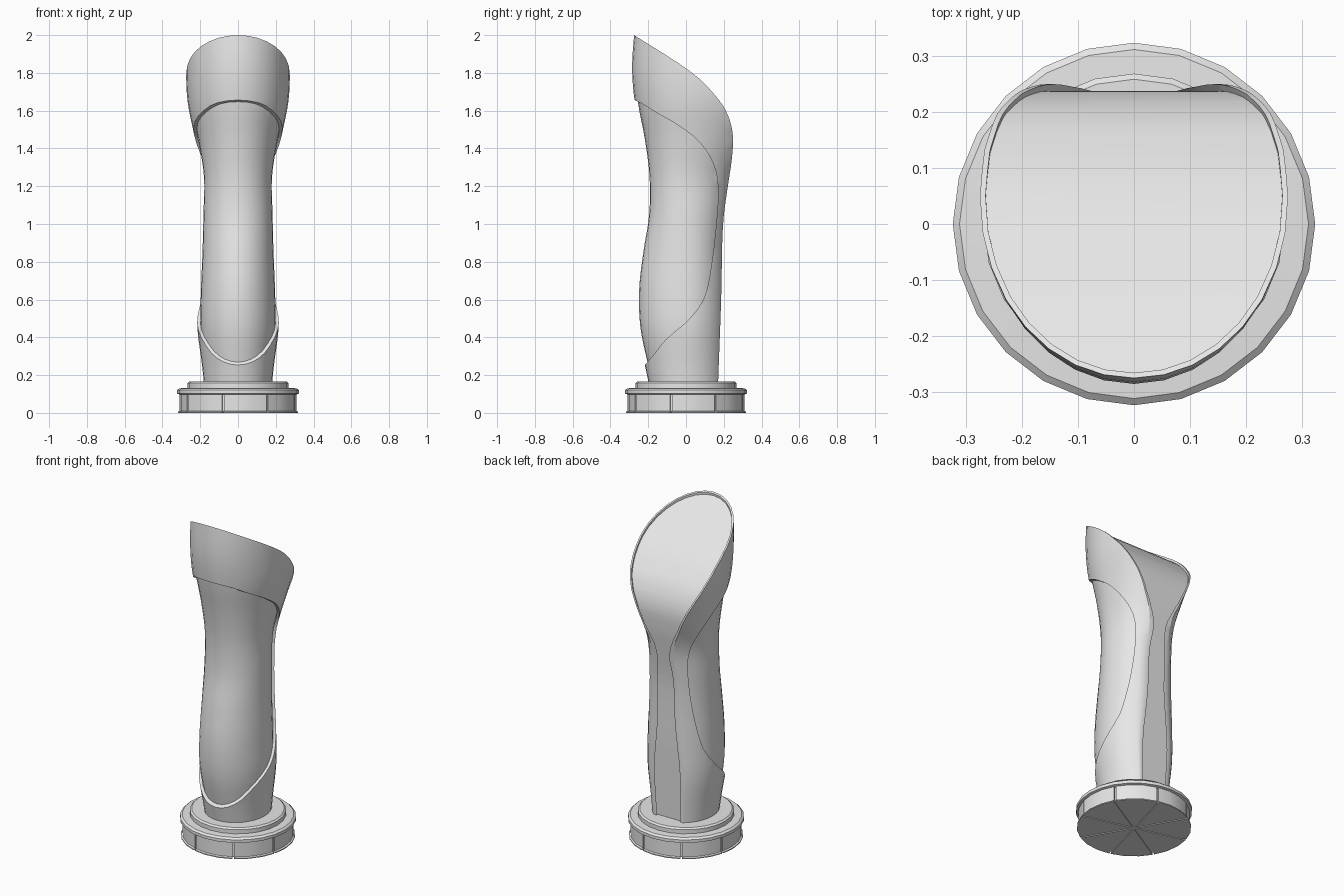
import bpy, bmesh, math
from mathutils import Matrix, Vector

cube = bpy.data.objects.get("Cube")
if cube:
    bpy.data.objects.remove(cube, do_unlink=True)

grey = bpy.data.materials.new("plain_grey")
grey.use_nodes = True
grey.diffuse_color = (0.8, 0.8, 0.8, 1)
grey.node_tree.nodes["Principled BSDF"].inputs["Base Color"].default_value = (0.8, 0.8, 0.8, 1)


def make_object(name, bm):
    bmesh.ops.recalc_face_normals(bm, faces=bm.faces)
    mesh = bpy.data.meshes.new(name)
    bm.to_mesh(mesh)
    bm.free()
    mesh.materials.append(grey)
    obj = bpy.data.objects.new(name, mesh)
    bpy.context.scene.collection.objects.link(obj)
    return obj


def spline(points, steps):
    """Smooth curve through points of any dimension."""
    pts = [Vector(p) for p in points]
    out = []
    for i in range(len(pts) - 1):
        p0, p1, p2, p3 = pts[max(i - 1, 0)], pts[i], pts[i + 1], pts[min(i + 2, len(pts) - 1)]
        for k in range(steps):
            t = k / steps
            out.append(0.5 * (2 * p1 + (p2 - p0) * t + (2 * p0 - 5 * p1 + 4 * p2 - p3) * t * t
                              + (3 * p1 - p0 - 3 * p2 + p3) * t ** 3))
    return out + [pts[-1]]


def bridge(bm, a, b):
    for i in range(len(a)):
        j = (i + 1) % len(a)
        bm.faces.new((a[i], a[j], b[j], b[i]))


def stack(name, rings):
    """Closed solid through a stack of point rings."""
    bm = bmesh.new()
    loops = [[bm.verts.new(p) for p in ring] for ring in rings]
    for a, b in zip(loops, loops[1:]):
        bridge(bm, a, b)
    bm.faces.new(loops[0])
    bm.faces.new(loops[-1])
    return make_object(name, bm)


def prism(name, outline, half):
    """Side outline (y, z) extruded across x."""
    return stack(name, [[(x, p[0], p[1]) for p in outline] for x in (-half, half)])


def boolean(obj, cutter, operation):
    mod = obj.modifiers.new("cut", 'BOOLEAN')
    mod.operation, mod.solver, mod.object = operation, 'EXACT', cutter
    bpy.context.view_layer.objects.active = obj
    bpy.ops.object.modifier_apply(modifier=mod.name)
    bpy.data.objects.remove(cutter, do_unlink=True)


def smooth(obj, degrees):
    bpy.ops.object.select_all(action='DESELECT')
    obj.select_set(True)
    bpy.context.view_layer.objects.active = obj
    bpy.ops.object.shade_smooth_by_angle(angle=math.radians(degrees))


# Column sections: height, half width, front reach, centre, back reach
SECTIONS = [
    (0.10, 0.175, 0.185, 0, 0.20), (0.25, 0.19, 0.217, 0, 0.205),
    (0.45, 0.215, 0.258, 0, 0.21), (0.65, 0.213, 0.265, 0, 0.21),
    (0.85, 0.205, 0.243, 0, 0.21), (1.05, 0.20, 0.212, 0, 0.22),
    (1.25, 0.197, 0.21, 0, 0.25), (1.45, 0.228, 0.235, 0.03, 0.34),
    (1.65, 0.267, 0.272, 0.05, 0.45), (1.85, 0.275, 0.285, 0.05, 0.45),
    (2.10, 0.27, 0.265, 0.05, 0.45)]


def column(name, inset, sides=32):
    rings = []
    for z, w, front, mid, back in spline(SECTIONS, 4):
        ring = []
        for i in range(sides):
            a = math.tau * i / sides
            s = math.sin(a)
            reach = (back - mid if s > 0 else front + mid) - inset
            ring.append(((w - inset) * math.cos(a), mid + reach * s, z))
        rings.append(ring)
    return stack(name, rings)


# Slanted top running down into the flat back
BACK = [(-0.5, 2.145), (-0.275, 2.0), (0.02, 1.81), (0.155, 1.68), (0.22, 1.58),
        (0.248, 1.47), (0.242, 1.34), (0.22, 1.19), (0.195, 0.98), (0.186, 0.6),
        (0.17, 0.16), (0.168, 0.05)]


def back_prism(name, inset):
    curve = spline(BACK, 4)
    line = []
    for i, p in enumerate(curve):
        t = (curve[min(i + 1, len(curve) - 1)] - curve[max(i - 1, 0)]).normalized()
        line.append((p[0] + t[1] * inset, p[1] - t[0] * inset))
    return prism(name, line + [(-0.5, 0.05)], 0.5)


body = column("column_body", 0)
boolean(body, back_prism("back_trim", 0), 'INTERSECT')

# Shallow recess inside the rim of the top and back
recess = column("rim_recess", 0.01)
boolean(recess, back_prism("recess_floor", 0.012), 'DIFFERENCE')
boolean(body, recess, 'DIFFERENCE')

# Recessed front panel wrapping round the sides
PANEL = [(-0.5, 1.74), (-0.27, 1.655), (-0.165, 1.595), (-0.03, 1.515), (0.075, 1.43),
         (0.148, 1.31), (0.17, 1.18), (0.16, 1.0), (0.137, 0.8), (0.10, 0.62),
         (0.02, 0.5), (-0.11, 0.385), (-0.21, 0.262), (-0.5, -0.05)]
panel = prism("panel_cut", spline(PANEL, 4), 0.6)
boolean(panel, column("panel_floor", 0.017), 'DIFFERENCE')
boolean(body, panel, 'DIFFERENCE')
smooth(body, 32)

# Round stepped base
PROFILE = [(0.318, 0), (0.318, 0.006), (0.309, 0.01), (0.309, 0.098), (0.323, 0.102),
           (0.323, 0.12), (0.311, 0.13), (0.268, 0.132), (0.268, 0.157), (0.258, 0.166)]
base = stack("round_base", [[(r * math.sin(math.tau * i / 24), r * math.cos(math.tau * i / 24), z)
                             for i in range(24)] for r, z in PROFILE])

# Grooves under the base and up its side
GROOVE = [(-0.02, -0.02), (-0.02, 0.004), (-0.299, 0.004), (-0.299, 0.096),
          (-0.35, 0.096), (-0.35, -0.02)]
for i in range(8):
    groove = prism("base_groove", GROOVE, 0.005)
    groove.data.transform(Matrix.Rotation(math.radians(30 + 45 * i), 4, 'Z'))
    boolean(base, groove, 'DIFFERENCE')
smooth(base, 20)
